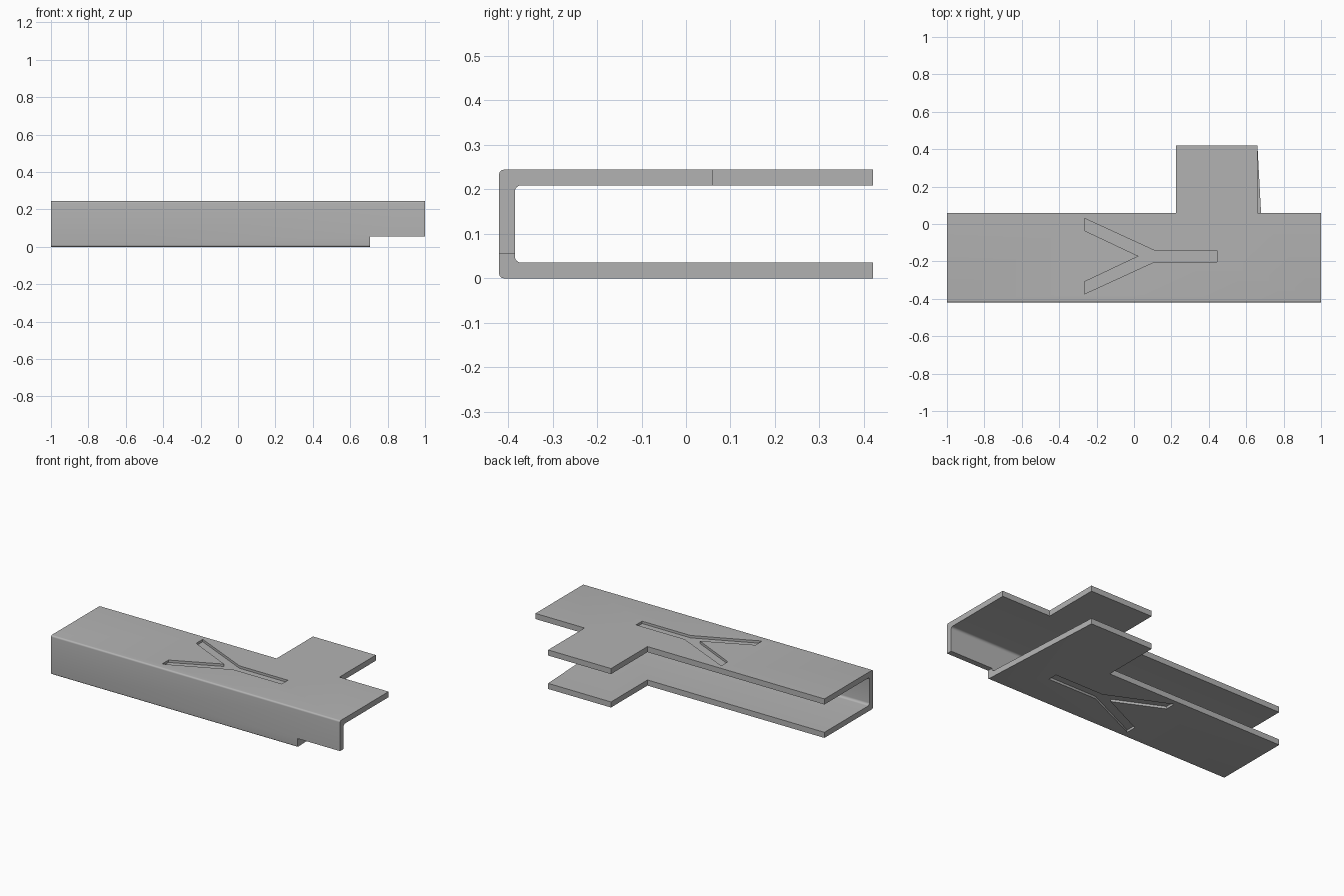
import bpy
import bmesh
import math
from mathutils import Vector

cube = bpy.data.objects.get("Cube")
if cube:
    bpy.data.objects.remove(cube, do_unlink=True)

LENGTH, FRONT, BACK = 2.0, -0.42, 0.42
HEIGHT, WALL = 0.244, 0.035
TAB_MIN, TAB_MAX, SHELF = 0.225, 0.66, 0.06
GROOVE = 0.015

grey = bpy.data.materials.new("plain grey")
grey.use_nodes = True
grey.diffuse_color = (0.45, 0.45, 0.45, 1)
grey.node_tree.nodes["Principled BSDF"].inputs["Base Color"].default_value = grey.diffuse_color


def prism(name, outline, direction):
    """Extrude a closed 3D outline along a direction."""
    bm = bmesh.new()
    face = bm.faces.new([bm.verts.new(p) for p in outline])
    result = bmesh.ops.extrude_face_region(bm, geom=[face])
    verts = [v for v in result["geom"] if isinstance(v, bmesh.types.BMVert)]
    bmesh.ops.translate(bm, verts=verts, vec=Vector(direction))
    bmesh.ops.recalc_face_normals(bm, faces=bm.faces)
    mesh = bpy.data.meshes.new(name)
    bm.to_mesh(mesh)
    bm.free()
    mesh.materials.append(grey)
    obj = bpy.data.objects.new(name, mesh)
    bpy.context.collection.objects.link(obj)
    return obj


def rounded(y, z, radius, start, sweep, steps=6):
    """Arc of profile points around a bend centre."""
    angles = [math.radians(start + sweep * i / steps) for i in range(steps + 1)]
    return [(y + radius * math.cos(a), z + radius * math.sin(a)) for a in angles]


# Folded channel: two plates joined by a front web with rounded bends
ro, ri = 0.01, 0.015
inner = FRONT + WALL + ri
profile = [(BACK, HEIGHT)]
profile += rounded(FRONT + ro, HEIGHT - ro, ro, 90, 90)
profile += rounded(FRONT + ro, ro, ro, 180, 90)
profile += [(BACK, 0), (BACK, WALL)]
profile += rounded(inner, WALL + ri, ri, 270, -90)
profile += rounded(inner, HEIGHT - WALL - ri, ri, 180, -90)
profile += [(BACK, HEIGHT - WALL)]
bracket = prism("folded_bracket", [(-1, y, z) for y, z in profile], (LENGTH, 0, 0))


def cut(name, points, low, high):
    """Remove a vertical prism from the bracket."""
    cutter = prism(name, [(x, y, low) for x, y in points], (0, 0, high - low))
    cutter.hide_render = True
    mod = bracket.modifiers.new(name, "BOOLEAN")
    mod.operation = "DIFFERENCE"
    mod.solver = "EXACT"
    mod.object = cutter
    bpy.context.view_layer.objects.active = bracket
    bpy.ops.object.modifier_apply(modifier=mod.name)
    bpy.data.objects.remove(cutter, do_unlink=True)


# Notches that leave the rear tabs
cut("right_notch", [(-1.1, SHELF), (TAB_MIN, SHELF), (TAB_MIN, 0.6), (-1.1, 0.6)], -0.1, 0.4)
cut("left_notch", [(TAB_MAX, SHELF), (1.1, SHELF), (1.1, 0.6), (TAB_MAX, 0.6)], 0.12, 0.4)

# Shortened lower plate with a tapered end
cut("lower_end", [(0.705, -0.5), (1.1, -0.5), (1.1, 0.5), (TAB_MAX, 0.5),
                  (TAB_MAX, BACK), (0.705, FRONT)], -0.1, 0.055)

# Shallow forked grooves on both outer faces
half = [(0.445, 0.03), (0.11, 0.03), (-0.265, 0.202), (-0.265, 0.137)]
fork = half + [(0.025, 0)] + [(x, -y) for x, y in reversed(half)]
fork = [(x, y - 0.172) for x, y in fork]
cut("upper_groove", fork, HEIGHT - GROOVE, HEIGHT + 0.1)
cut("lower_groove", fork, -0.1, GROOVE)

# Smooth bends, crisp edges
bpy.ops.object.select_all(action="DESELECT")
bracket.select_set(True)
bpy.context.view_layer.objects.active = bracket
bpy.ops.object.shade_smooth_by_angle(angle=math.radians(30))
